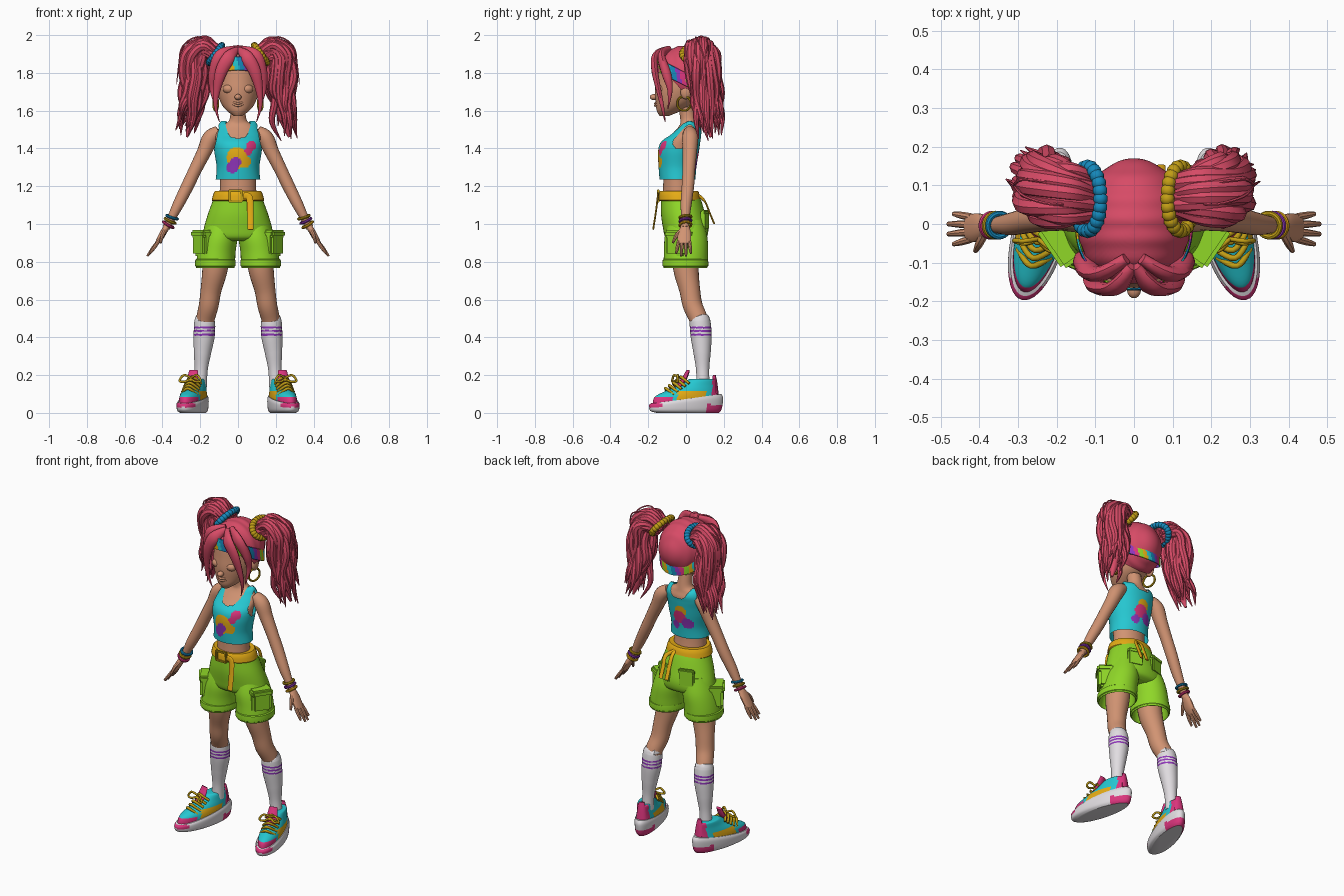
import bpy, bmesh, math, random
from mathutils import Vector, Matrix

cube = bpy.data.objects.get("Cube")
if cube:
    bpy.data.objects.remove(cube)
random.seed(4)
made = []


# Materials
def material(name, *rgb):
    col = [(c / 255) ** 2.2 for c in rgb] + [1]
    m = bpy.data.materials.new(name)
    m.use_nodes = True
    m.diffuse_color = col
    m.node_tree.nodes["Principled BSDF"].inputs["Base Color"].default_value = col
    return m


MAT = {"skin": material("tan skin", 208, 146, 114), "hair": material("rose hair", 214, 76, 102),
       "aqua": material("aqua", 42, 198, 208), "lime": material("lime green", 142, 214, 44),
       "yellow": material("warm yellow", 228, 170, 28), "gold": material("dark gold", 192, 156, 28),
       "pink": material("hot pink", 218, 56, 124), "white": material("soft white", 224, 220, 224),
       "purple": material("purple", 142, 56, 184), "blue": material("blue", 28, 136, 186)}


# Helpers
def finish(name, bm, mat, rule=None, loc=(0, 0, 0), turn=0):
    me = bpy.data.meshes.new(name)
    bmesh.ops.recalc_face_normals(bm, faces=bm.faces)
    slots = [mat]
    for f in bm.faces:
        key = rule(f.calc_center_median()) if rule else mat
        if key not in slots:
            slots.append(key)
        f.material_index = slots.index(key)
    for key in slots:
        me.materials.append(MAT[key])
    bm.to_mesh(me)
    bm.free()
    ob = bpy.data.objects.new(name, me)
    bpy.context.collection.objects.link(ob)
    ob.location, ob.rotation_euler = loc, (0, 0, turn)
    made.append(ob)
    return ob


def spline(pts, n):
    out = []
    for i in range(len(pts) - 1):
        a, b, c, d = pts[max(i - 1, 0)], pts[i], pts[i + 1], pts[min(i + 2, len(pts) - 1)]
        for k in range(n):
            t = k / n
            out.append([q + t / 2 * (r - p + t * (2 * p - 5 * q + 4 * r - e + t * (3 * (q - r) + e - p)))
                        for p, q, r, e in zip(a, b, c, d)])
    return out + [list(pts[-1])]


def bridge(rings, caps=True):
    bm = bmesh.new()
    rows = [[bm.verts.new(p) for p in ring] for ring in rings]
    n = len(rows[0])
    for a, b in zip(rows, rows[1:]):
        for i in range(n):
            j = (i + 1) % n
            bm.faces.new((a[i], a[j], b[j], b[i]))
    if caps:
        bm.faces.new(rows[0])
        bm.faces.new(rows[-1])
    return bm


def circle(seg):
    return [(math.cos(i * math.tau / seg), math.sin(i * math.tau / seg)) for i in range(seg)]


# Horizontal ellipses: x, y, z, x radius, y radius
def loft(rows, seg=40, n=5, caps=True):
    return bridge([[(x + a * c, y + b * s, z) for c, s in circle(seg)]
                   for x, y, z, a, b in spline(rows, n)], caps)


def frames(rows):
    P = [Vector(r[:3]) for r in rows]
    for i, p in enumerate(P):
        t = (P[min(i + 1, len(P) - 1)] - P[max(i - 1, 0)]).normalized()
        u = Vector((0, 1, 0)).cross(t).normalized()
        yield p, u, t.cross(u), rows[i]


# Tube along a path: x, y, z, width, optional depth
def sweep(name, pts, mat, s=1, seg=10, n=5, rule=None, **kw):
    rows = spline([(p[0] * s, *p[1:4], p[-1]) for p in pts], n)
    rings = [[p + u * c * r[3] + v * d * r[4] for c, d in circle(seg)] for p, u, v, r in frames(rows)]
    return finish(name, bridge(rings), mat, rule, **kw)


def ball(name, loc, size, mat):
    bm = bmesh.new()
    bmesh.ops.create_uvsphere(bm, u_segments=20, v_segments=12, radius=1)
    bmesh.ops.scale(bm, vec=size, verts=bm.verts)
    return finish(name, bm, mat, loc=loc)


def box(name, loc, size, mat, turn=0, bevel=.008):
    bm = bmesh.new()
    bmesh.ops.create_cube(bm, size=1)
    bmesh.ops.scale(bm, vec=size, verts=bm.verts)
    bmesh.ops.bevel(bm, geom=bm.edges[:], offset=bevel, segments=2, affect='EDGES')
    return finish(name, bm, mat, loc=loc, turn=turn)


def hoop(name, loc, radius, thick, mat, axis):
    q = Vector((0, 0, 1)).rotation_difference(Vector(axis)).to_matrix()
    rings = [[q @ Vector((c * (radius + thick * e), d * (radius + thick * e), thick * f))
              for c, d in circle(28)] for e, f in circle(8) + [(1, 0)]]
    bm = bridge(rings, False)
    bmesh.ops.remove_doubles(bm, verts=bm.verts, dist=.0001)
    return finish(name, bm, mat, loc=loc)


# Head and face
finish("head", loft([(0, -.115, 1.572, .022, .025), (0, -.09, 1.6, .06, .065), (0, -.06, 1.64, .09, .1),
                     (0, -.04, 1.7, .11, .125), (0, -.025, 1.76, .115, .135), (0, -.02, 1.84, .112, .13),
                     (0, -.02, 1.9, .085, .1)]), "skin")
ball("nose", (0, -.17, 1.672), (.018, .022, .016), "skin")
for k, z in (("upper", 1.638), ("lower", 1.626)):
    sweep(k + "_lip", [(-.045, -.137, z + .018, .003), (0, -.163, z, .006), (.045, -.137, z + .018, .003)], "skin")

# Hair cap, cut along the hairline, with shallow combed ridges
bm = bmesh.new()
bmesh.ops.create_uvsphere(bm, u_segments=72, v_segments=48, radius=1)
for v in bm.verts:
    v.co *= 1 + .012 * math.sin(v.co.y * 20)
bmesh.ops.scale(bm, vec=(.145, .168, .16), verts=bm.verts)
bmesh.ops.translate(bm, vec=(0, 0, 1.785), verts=bm.verts)
bmesh.ops.bisect_plane(bm, geom=bm.verts[:] + bm.edges[:] + bm.faces[:], plane_co=(0, -.16, 1.86),
                       plane_no=(0, 1.1, 1), clear_inner=True)
finish("hair_cap", bm, "hair")

# Tie-dye headband
DYE = ["blue", "purple", "pink", "lime", "yellow", "aqua"]
band = [[(.15 * k * c, -.012 + .158 * k * s, 1.771 - .079 * s + h) for c, s in circle(108)]
        for h, k in ((-.036, .98), (-.034, 1.01), (-.012, 1.015), (.012, 1.015), (.034, 1), (.036, .97))]
finish("headband", bridge(band, False), "yellow",
       lambda c: DYE[math.floor(math.atan2(c.x, -c.y) / math.tau * 36 + (c.z + c.y / 2 - 1.765) * 12) % 6])

# Torso and neck
finish("torso", loft([(0, -.04, 1.12, .1, .085), (0, -.045, 1.24, .095, .075), (0, -.04, 1.34, .105, .085),
                      (0, -.035, 1.42, .115, .088), (0, 0, 1.48, .117, .07), (0, .012, 1.52, .088, .048),
                      (0, .012, 1.55, .046, .042), (0, 0, 1.62, .04, .04)]), "skin")

# Tank top with scooped neck, arm holes and painted splashes
FRONT = [(-.03, 1.3, .032, "purple"), (-.012, 1.325, .028, "purple"), (.07, 1.415, .026, "pink"),
         (.055, 1.385, .02, "pink"), (-.005, 1.35, .056, "yellow"), (.04, 1.33, .03, "yellow")]
BACK = [(-.045, 1.33, .034, "purple"), (.03, 1.31, .025, "purple"), (0, 1.365, .042, "pink"),
        (-.01, 1.405, .036, "yellow")]


def splash(c):
    for x, z, r, key in FRONT if c.y < -.04 else BACK:
        if math.hypot(c.x - x, c.z - z) < r:
            return key
    return "aqua"


bm = loft([(0, -.045, 1.235, .118, .095), (0, -.045, 1.3, .113, .1), (0, -.04, 1.38, .125, .108),
           (0, -.03, 1.43, .128, .105), (0, -.005, 1.47, .124, .085), (0, .015, 1.505, .112, .068),
           (0, .02, 1.53, .1, .048), (0, .02, 1.545, .09, .008)], 120, 9, False)


def bare(c):
    x, low = abs(c.x), 1.455 if c.y < .015 else 1.49
    neck = x < .064 and c.z > low + .06 * (x / .064) ** 4
    return neck or (c.z > 1.4 and x > .102 + max(0, 1.5 - c.z) * .24)


bmesh.ops.delete(bm, geom=[f for f in bm.faces if bare(f.calc_center_median())], context='FACES')
finish("tank_top", bm, "aqua", splash)

# Shorts seat, belt, buckle and ties
finish("shorts_seat", loft([(0, -.035, 1.17, .118, .095), (0, -.025, 1.12, .135, .107), (0, -.015, 1.05, .16, .117),
                            (0, -.002, .98, .18, .12), (0, 0, .93, .185, .11), (0, 0, .91, .14, .08)]), "lime")
finish("belt", loft([(0, -.034, 1.122, .13, .102), (0, -.034, 1.126, .139, .112), (0, -.037, 1.17, .126, .104),
                     (0, -.037, 1.174, .118, .096)], n=2), "yellow")
for x in (-.045, .02):
    box("buckle_side", (x, -.146, 1.148), (.012, .014, .06), "gold", bevel=.003)
for z in (1.12, 1.176):
    box("buckle_bar", (-.0125, -.146, z), (.075, .014, .012), "gold", bevel=.003)
sweep("belt_tail", [(.03, -.148, 1.15, .018, .005), (.06, -.15, 1.14, .018, .005), (.066, -.16, 1.06, .017, .005),
                    (.066, -.174, .97, .017, .005)], "yellow")
for x in (.03, .07):
    sweep("back_tie", [(.03, .068, 1.15, .01, .006), (x, .1, 1.12, .012, .005), (x, .125, 1.06, .012, .005),
                       (x, .15, 1, .012, .005)], "yellow")


# Shoe colour rules
def sole_paint(c):
    return "pink" if c.z > .03 and c.y < -.15 or (c.y > .1 and c.z < .045) else "white"


def upper_paint(c):
    if c.y > .135 or (c.y < -.085 and c.z < .088):
        return "pink"
    if abs(c.x) > .03 and c.z < .115 and -.06 < c.y < .1:
        return "yellow"
    return "aqua"


def sock_paint(c):
    return "purple" if any(abs(c.z - z) < .005 for z in (.452, .434, .414)) else "white"


for s, side in ((1, "left_"), (-1, "right_")):
    # Face details
    ball(side + "eye", (s * .047, -.132, 1.715), (.033, .029, .026), "skin")
    ball(side + "ear", (s * .115, 0, 1.7), (.018, .03, .04), "skin")
    hoop(side + "earring", (s * .118, -.01, 1.638), .038, .006, "gold", (1, -s * .35, 0))
    # Bangs
    sweep(side + "inner_bang", [(.005, -.11, 1.925, .015), (.045, -.163, 1.885, .034, .018), (.088, -.165, 1.81, .032, .018),
                                (.112, -.145, 1.71, .02, .014), (.118, -.125, 1.62, .01), (.098, -.11, 1.54, .002)], "hair", s)
    sweep(side + "outer_bang", [(.02, -.09, 1.93, .015), (.09, -.13, 1.89, .035, .02), (.13, -.105, 1.8, .026, .026),
                                (.135, -.085, 1.71, .015), (.115, -.095, 1.61, .002)], "hair", s)
    # Pigtail: a core wrapped by wavy locks
    core = [(s * x, y, z, r) for x, y, z, r in
            ((.11, .065, 1.885, .045), (.175, .075, 1.925, .05), (.225, .085, 1.89, .05), (.235, .095, 1.78, .045),
             (.23, .105, 1.66, .042), (.245, .115, 1.56, .03), (.27, .13, 1.46, .006))]
    sweep(side + "pigtail_core", [(abs(x), y, z, r) for x, y, z, r in core], "hair", s, 16)
    for i in range(18):
        a, phase, reach = i * math.tau / 18, random.uniform(0, 6), random.uniform(.75, 1.06)
        lock = []
        for k, (p, u, v, r) in enumerate(frames(core)):
            out = (.032, .045, .05, .052, .052, .05, .044)[k] + .01 * math.sin(k * 1.7 + phase)
            p = p + u * math.cos(a + k * .08) * out + v * math.sin(a + k * .08) * out * 1.3
            if k > 2:
                p.z = 1.89 - (1.89 - p.z) * reach
                p.x += .012 * math.sin(k * 2.2 + phase)
            lock.append((*p, (.016, .022, .024, .023, .021, .015, .002)[k]))
        sweep(side + "hair_lock", lock, "hair", 1, 8)
    for d in (0, .045):
        sweep(side + "flyaway", [(.13, .07, 1.93, .004), (.2 - d, .05 + d, 1.99 - d / 4, .004), (.28, .07 + d, 1.955, .004),
                                 (.31, .1, 1.86, .004), (.325 - d, .11, 1.74, .002)], "hair", s, 6)
    # Beaded scrunchie
    bm = bmesh.new()
    for c, d in circle(24):
        at = Vector((s * (.12 - .6 * .056 * c), .065 + .083 * d, 1.9 + .8 * .056 * c))
        bmesh.ops.create_icosphere(bm, subdivisions=2, radius=.019, matrix=Matrix.Translation(at))
    finish(side + "scrunchie", bm, "gold" if s > 0 else "blue")
    # Arm and hand
    sweep(side + "arm", [(.1, .02, 1.49, .032), (.145, .022, 1.455, .043), (.18, .02, 1.38, .038), (.225, .015, 1.29, .034),
                         (.268, .01, 1.2, .033), (.318, 0, 1.1, .029), (.358, -.003, 1.02, .021), (.38, -.004, .98, .021)],
          "skin", s, 18)
    sweep(side + "palm", [(.372, -.004, .995, .016, .02), (.395, -.007, .955, .017, .034), (.415, -.01, .92, .015, .037),
                          (.432, -.01, .895, .01, .032)], "skin", s, 14)
    for i in range(4):
        y, tip = .018 - i * .019, .026 - i * .026
        long = .05 if i in (1, 2) else .035
        sweep(side + "finger", [(.42, y, .91, .0095), (.432 + long / 3, (y + tip) / 2, .875, .0095),
                                (.435 + long * .9, tip, .88 - long, .006)], "skin", s, 8)
    sweep(side + "thumb", [(.388, -.025, .965, .012), (.4, -.05, .94, .011), (.41, -.07, .9, .006)], "skin", s, 8)
    for i, key in enumerate(("gold", "purple", "yellow") if s > 0 else ("blue", "gold", "pink")):
        hoop(side + "bracelet", (s * (.349 + i * .01), -.003, 1.036 - i * .02), .03, .0075, key, (s * (.3 + i * .12), .1, -.9))
    # Shorts leg, hem and pockets
    finish(side + "shorts_leg", loft([(s * .085, 0, 1.02, .075, .09), (s * .098, 0, .93, .095, .113), (s * .113, 0, .85, .1, .116),
                                      (s * .12, -.003, .775, .103, .117), (s * .12, -.003, .777, .093, .107),
                                      (s * .113, 0, .86, .085, .1)]), "lime")
    hem = [(s * .12, -.003, z, .1 + r, .114 + r) for z, r in ((.776, 0), (.778, .007), (.81, .006), (.814, -.004))]
    finish(side + "shorts_hem", loft(hem, n=2, caps=False), "lime")
    box(side + "cargo_pocket", (s * .178, -.04, .893), (.085, .115, .125), "lime", -s * .6, .014)
    box(side + "pocket_flap", (s * .178, -.04, .948), (.1, .125, .04), "lime", -s * .6, .01)
    box(side + "back_pocket", (s * .075, .1, 1.02), (.09, .024, .1), "lime", -s * .3, .007)
    box(side + "back_flap", (s * .075, .103, 1.06), (.095, .026, .03), "lime", -s * .3, .007)
    # Leg and sock
    sweep(side + "leg", [(.11, -.005, .88, .072), (.122, 0, .76, .067), (.143, .02, .65, .055), (.155, .035, .57, .052),
                         (.172, .065, .5, .049), (.18, .08, .44, .045)], "skin", s, 24)
    sweep(side + "sock", [(.175, .073, .488, .048), (.176, .074, .484, .055), (.179, .08, .41, .056), (.188, .085, .32, .046),
                          (.195, .088, .23, .035), (.2, .09, .14, .035)], "white", s, 28, 24, sock_paint)
    # Chunky sneaker
    place = dict(loc=(s * .238, 0, 0), turn=s * .26)
    bm = loft([(0, .01, 0, .054, .17), (0, 0, .014, .067, .195), (0, 0, .05, .07, .203), (0, 0, .066, .064, .192)], 48)
    for v in bm.verts:
        v.co.z *= 1.15 + 2 * v.co.y
        v.co.x *= 1 - .35 * v.co.y
    finish(side + "shoe_sole", bm, "white", sole_paint, **place)
    finish(side + "shoe_upper", loft([(0, 0, .045, .061, .183), (0, .005, .085, .06, .175), (0, .03, .115, .055, .143),
                                      (0, .065, .145, .047, .105), (0, .088, .175, .042, .078), (0, .09, .18, .034, .066)], 48),
           "aqua", upper_paint, **place)
    sweep(side + "shoe_tongue", [(0, -.05, .125, .026, .012), (0, -.01, .18, .03, .012), (0, .012, .225, .024, .008)], "pink", **place)
    sweep(side + "heel_tab", [(0, .165, .1, .03, .012), (0, .158, .16, .024, .012), (0, .155, .2, .016, .007)], "pink", **place)
    for i in range(5):
        y, z = -.1 + i * .021, .122 + i * .015
        sweep(side + "lace", [(-.044, y + .022, z - .026, .007), (0, y - .012, z + .008, .008), (.044, y + .022, z - .026, .007)],
              "gold", **place)
    for w in (-1, 1):
        sweep(side + "lace_loop", [(0, -.04, .185, .006), (w * .035, -.055, .2, .006), (w * .058, -.06, .17, .006),
                                   (w * .03, -.06, .165, .006), (0, -.042, .18, .006)], "gold", **place)

# Smooth shading with crisp edges
bpy.ops.object.select_all(action='DESELECT')
for ob in made:
    ob.select_set(True)
bpy.context.view_layer.objects.active = made[0]
bpy.ops.object.shade_smooth_by_angle(angle=math.radians(42))
